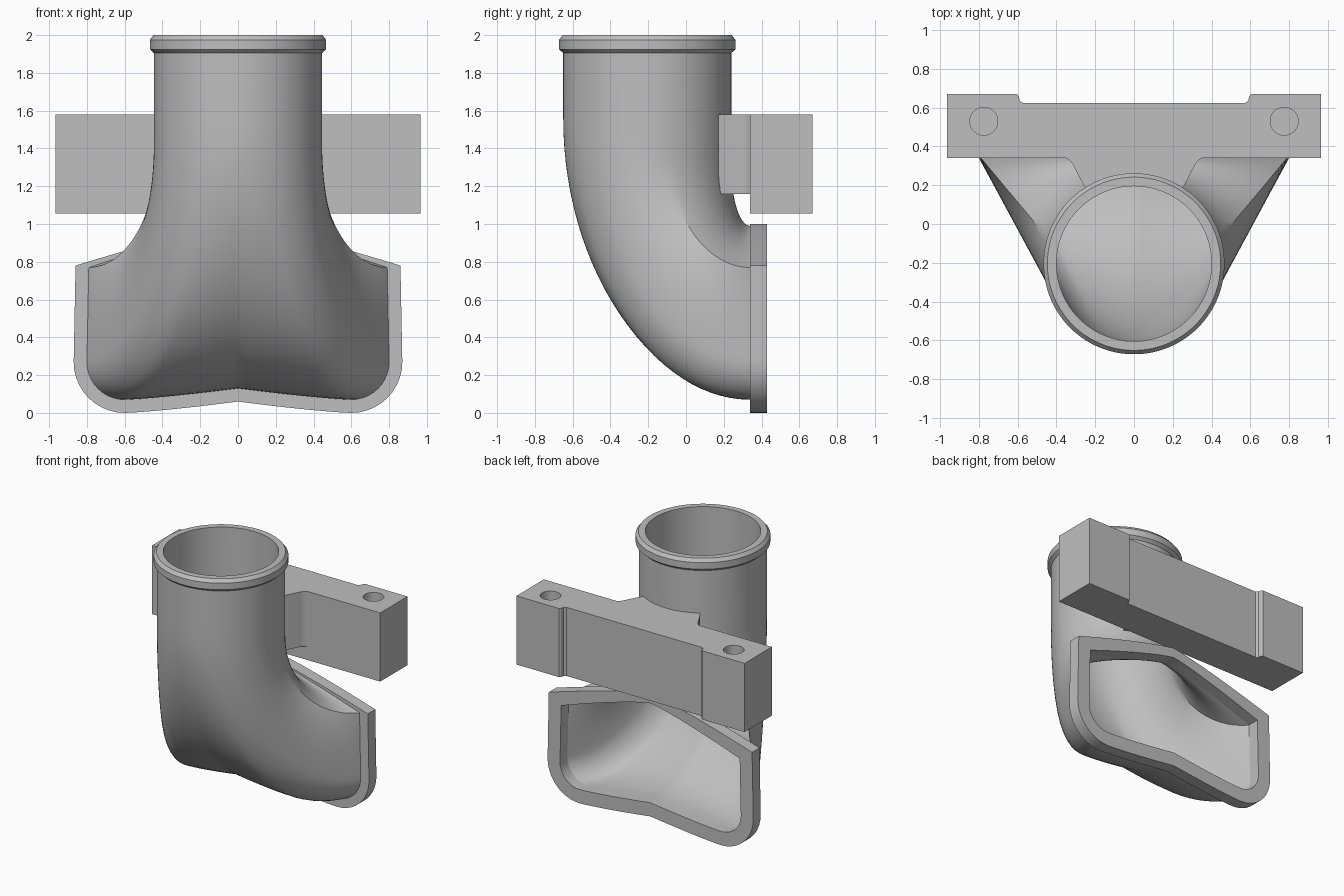
import bpy, bmesh
from math import sin, cos, pi, radians
from mathutils import Vector

cube = bpy.data.objects.get("Cube")
if cube:
    bpy.data.objects.remove(cube)

grey = bpy.data.materials.new("plain_grey")
grey.use_nodes = True
colour = (0.52, 0.52, 0.52, 1)
grey.diffuse_color = colour
grey.node_tree.nodes["Principled BSDF"].inputs["Base Color"].default_value = colour

PIPE_Y, FLANGE_Y, BACK_Y = -0.205, 0.34, 0.43
BOTTOM, CORNER, SIDE, TOP = 14, 10, 12, 18   # steps along half an outlet outline


def finish(name, bm, smooth=True):
    bmesh.ops.recalc_face_normals(bm, faces=bm.faces)
    mesh = bpy.data.meshes.new(name)
    bm.to_mesh(mesh)
    bm.free()
    mesh.materials.append(grey)
    obj = bpy.data.objects.new(name, mesh)
    bpy.context.collection.objects.link(obj)
    bpy.ops.object.select_all(action='DESELECT')
    obj.select_set(True)
    bpy.context.view_layer.objects.active = obj
    if smooth:
        bpy.ops.object.shade_smooth_by_angle(angle=radians(30))
    return obj


def loft(name, rows, closed):
    """Skin a list of equal closed rings."""
    bm = bmesh.new()
    rings = [[bm.verts.new(p) for p in row] for row in rows]
    pairs = list(zip(rings, rings[1:]))
    if closed:
        pairs.append((rings[-1], rings[0]))
    for a, b in pairs:
        for i in range(len(a)):
            j = (i + 1) % len(a)
            bm.faces.new((a[i], a[j], b[j], b[i]))
    return finish(name, bm)


def prism(name, plan, z0, z1, smooth=False):
    bm = bmesh.new()
    face = bm.faces.new([bm.verts.new((x, y, z0)) for x, y in plan])
    top = bmesh.ops.extrude_face_region(bm, geom=[face])["geom"]
    bmesh.ops.translate(bm, vec=(0, 0, z1 - z0),
                        verts=[v for v in top if isinstance(v, bmesh.types.BMVert)])
    return finish(name, bm, smooth)


def mirrored(half):
    """Complete a half ring running from centre to centre."""
    return half + [Vector((-p.x, p.y, p.z)) for p in half[-2:0:-1]]


def outline(inset, drop, y):
    """Two-lobed outlet shape, shrunk by inset and lowered at the top by drop."""
    r = 0.27 - inset
    half = []
    for i in range(BOTTOM):
        u = i / BOTTOM
        half.append(Vector((0.6 * u, y, inset + 0.06 * (1 - u) ** 1.3)))
    for i in range(CORNER):
        a = pi / 2 * i / CORNER
        half.append(Vector((0.6 + r * sin(a), y, 0.27 - r * cos(a))))
    wide, shoulder = 0.86 - inset, 0.78 - drop
    for i in range(SIDE):
        u = i / SIDE
        half.append(Vector((0.6 + r, y, 0.27)).lerp(Vector((wide, y, shoulder)), u))
    for i in range(TOP + 1):
        u = 1 - i / TOP
        half.append(Vector((wide * u, y, shoulder + 0.22 * (1 - u ** 1.2))))
    return mirrored(half)


def circle_angles():
    """Angle on the round pipe that feeds each point of the outlet."""
    keys = [(-90, -62, BOTTOM), (-62, -35, CORNER), (-35, 15, SIDE), (15, 90, TOP)]
    return [radians(a + (b - a) * i / n) for a, b, n in keys for i in range(n)] + [pi / 2]


ANGLES = circle_angles()


def circle(r, z):
    return mirrored([Vector((r * cos(a), PIPE_Y + r * sin(a), z)) for a in ANGLES])


def bend(r, target, steps=28):
    """Rings curving from the round pipe to the outlet shape."""
    rows = []
    for k in range(steps + 1):
        t = pi / 2 * k / steps
        row = []
        for p, q in zip(circle(r, 0), target):
            start = 1.43 - 0.13 * (p.y - PIPE_Y) / r
            spot = p.lerp(q, 1 - cos(t))
            spot.z = start + (q.z - start) * sin(t)
            row.append(spot)
        rows.append(row)
    return rows


# Hollow duct with a chamfered lip around its round mouth
outer = bend(0.445, outline(0.07, 0.01, FLANGE_Y))
inner = bend(0.40, outline(0.105, 0.075, FLANGE_Y))
lip = [(0.445, 1.905), (0.467, 1.925), (0.467, 1.975), (0.447, 2.0), (0.40, 2.0)]
loft("duct", outer[::-1] + [circle(r, z) for r, z in lip] + inner, False)

# Flat rim around the outlet
loft("outlet_flange", [outline(0, 0, FLANGE_Y), outline(0, 0, BACK_Y),
                       outline(0.105, 0.075, BACK_Y), outline(0.105, 0.075, FLANGE_Y)], True)

# Mounting bar with a shallow recess along its back
side = [(0.965, 0.34), (0.965, 0.67), (0.605, 0.67), (0.595, 0.66),
        (0.59, 0.637), (0.575, 0.625)]
bar = prism("mounting_bar", side + [(-x, y) for x, y in side[::-1]], 1.055, 1.58)

# Blind bolt holes in the top of the bar
for x in (-0.775, 0.775):
    bpy.ops.mesh.primitive_cylinder_add(vertices=40, radius=0.072, depth=0.6,
                                        location=(x, 0.53, 1.58))
    cutter = bpy.context.object
    cutter.name = "hole_cutter"
    cutter.hide_render = True
    bpy.context.view_layer.objects.active = bar
    cut = bar.modifiers.new("bolt_hole", 'BOOLEAN')
    cut.operation, cut.solver, cut.object = 'DIFFERENCE', 'EXACT', cutter
    bpy.ops.object.modifier_apply(modifier=cut.name)
    bpy.data.objects.remove(cutter)
bpy.ops.object.select_all(action='DESELECT')
bar.select_set(True)
bpy.ops.object.shade_smooth_by_angle(angle=radians(30))

# Web joining the bar to the pipe, wrapped around the pipe wall
wrap = [(0.425 * cos(a), PIPE_Y + 0.425 * sin(a))
        for a in (radians(122 - 64 * i / 16) for i in range(17))]
flank = [(0.26, 0.2), (0.315, 0.305), (0.33, 0.328), (0.36, 0.345)]
prism("web", wrap + flank + [(-x, y) for x, y in flank[::-1]], 1.16, 1.58, True)
